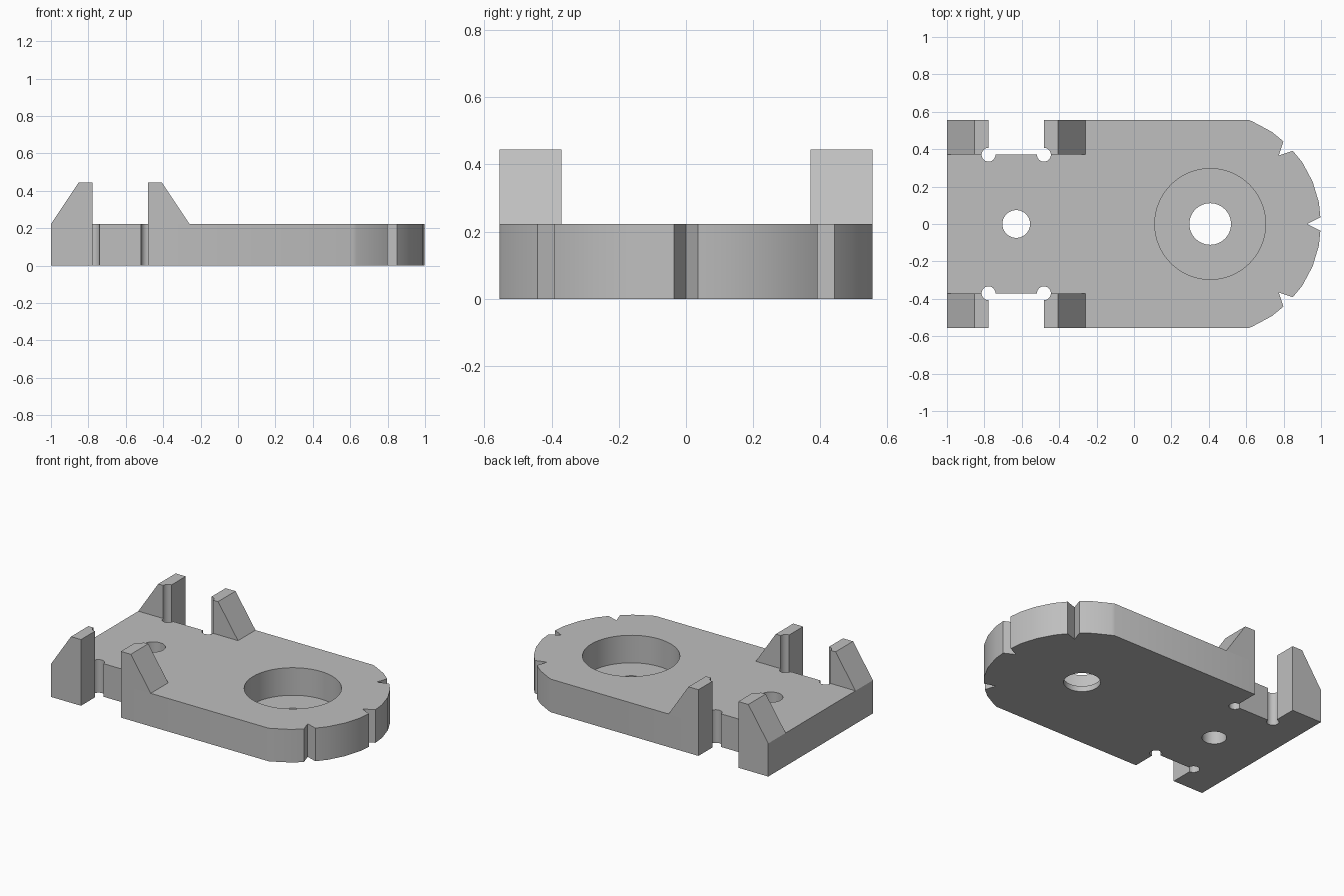
import bpy, bmesh, math
from mathutils import Vector

old = bpy.data.objects.get("Cube")
if old:
    bpy.data.objects.remove(old, do_unlink=True)

grey = bpy.data.materials.new("plain grey")
grey.use_nodes = True
colour = (0.52, 0.52, 0.52, 1)
grey.diffuse_color = colour
grey.node_tree.nodes["Principled BSDF"].inputs["Base Color"].default_value = colour

U = 1 / 27                # design unit: the part is 54 units long
TOP, TALL = 6 * U, 12 * U
HALF = 15 * U             # half width of the plate
INNER = 10 * U            # inner side of the posts
HUB = 11 * U              # centre of the rounded end
END_R = 16 * U


def prism(name, points, direction):
    """Extrude a closed outline along a direction."""
    bm = bmesh.new()
    face = bm.faces.new([bm.verts.new(p) for p in points])
    ext = bmesh.ops.extrude_face_region(bm, geom=[face])
    moved = [g for g in ext["geom"] if isinstance(g, bmesh.types.BMVert)]
    bmesh.ops.translate(bm, verts=moved, vec=Vector(direction))
    bmesh.ops.recalc_face_normals(bm, faces=bm.faces)
    mesh = bpy.data.meshes.new(name)
    bm.to_mesh(mesh)
    bm.free()
    mesh.materials.append(grey)
    ob = bpy.data.objects.new(name, mesh)
    bpy.context.collection.objects.link(ob)
    return ob


def cylinder(name, x, y, r, z0, z1, n=64):
    ring = [(x + r * math.cos(i * math.tau / n), y + r * math.sin(i * math.tau / n), z0)
            for i in range(n)]
    return prism(name, ring, (0, 0, z1 - z0))


def combine(body, tool, operation):
    """Apply a boolean and drop the helper."""
    tool.hide_render = True
    mod = body.modifiers.new(operation.lower(), "BOOLEAN")
    mod.operation, mod.solver, mod.object = operation, "EXACT", tool
    bpy.context.view_layer.objects.active = body
    bpy.ops.object.modifier_apply(modifier=mod.name)
    bpy.data.objects.remove(tool, do_unlink=True)


# Plate with a rounded end
arc = [(HUB + END_R * math.cos(a), END_R * math.sin(a), 0)
       for a in (math.radians(11.25 * i) for i in range(-6, 7))]
corner_x = HUB + 5.6 * U
outline = [(-1, -HALF, 0), (corner_x, -HALF, 0), *arc, (corner_x, HALF, 0), (-1, HALF, 0)]
plate = prism("mounting_plate", outline, (0, 0, TOP))

# Four sloped posts
rear_profile = [(-27, TOP), (-23, TALL), (-21, TALL), (-21, TOP)]
fore_profile = [(-13, TOP), (-13, TALL), (-11, TALL), (-7, TOP)]
for side in (-1, 1):
    for name, profile in (("rear_post", rear_profile), ("fore_post", fore_profile)):
        post = prism(name, [(x * U, side * INNER, z) for x, z in profile],
                     (0, side * (HALF - INNER), 0))
        combine(plate, post, "UNION")

# Side slots between the posts, with round corner reliefs
for side in (-1, 1):
    slot = prism("slot_cutter", [(x * U, side * y * U, -0.1) for x, y in
                                 ((-21, 10), (-13, 10), (-13, 17), (-21, 17))], (0, 0, 1))
    combine(plate, slot, "DIFFERENCE")
    for x in (-21, -13):
        combine(plate, cylinder("relief_cutter", x * U, side * INNER, U, -0.1, 0.9, 32), "DIFFERENCE")

# Large pocket with a thin floor, its centre hole and the small hole
combine(plate, cylinder("pocket_cutter", HUB, 0, 8 * U, U, 0.9), "DIFFERENCE")
combine(plate, cylinder("centre_hole_cutter", HUB, 0, 3 * U, -0.1, 0.9), "DIFFERENCE")
combine(plate, cylinder("small_hole_cutter", -17 * U, 0, 2 * U, -0.1, 0.9), "DIFFERENCE")

# V notches around the rounded end
for angle in (-45, 0, 45):
    a = math.radians(angle)
    wedge = [(HUB + (r * math.cos(a) - w * math.sin(a)) * U,
              (r * math.sin(a) + w * math.cos(a)) * U, -0.1)
             for r, w in ((14, 0), (18, -2), (18, 2))]
    combine(plate, prism("notch_cutter", wedge, (0, 0, 1)), "DIFFERENCE")

# Merge flat regions and shade
bm = bmesh.new()
bm.from_mesh(plate.data)
bmesh.ops.remove_doubles(bm, verts=bm.verts, dist=1e-5)
bmesh.ops.dissolve_limit(bm, angle_limit=0.01, verts=bm.verts, edges=bm.edges)
bm.to_mesh(plate.data)
bm.free()
bpy.ops.object.select_all(action="DESELECT")
plate.select_set(True)
bpy.context.view_layer.objects.active = plate
bpy.ops.object.shade_smooth_by_angle(angle=math.radians(25))
